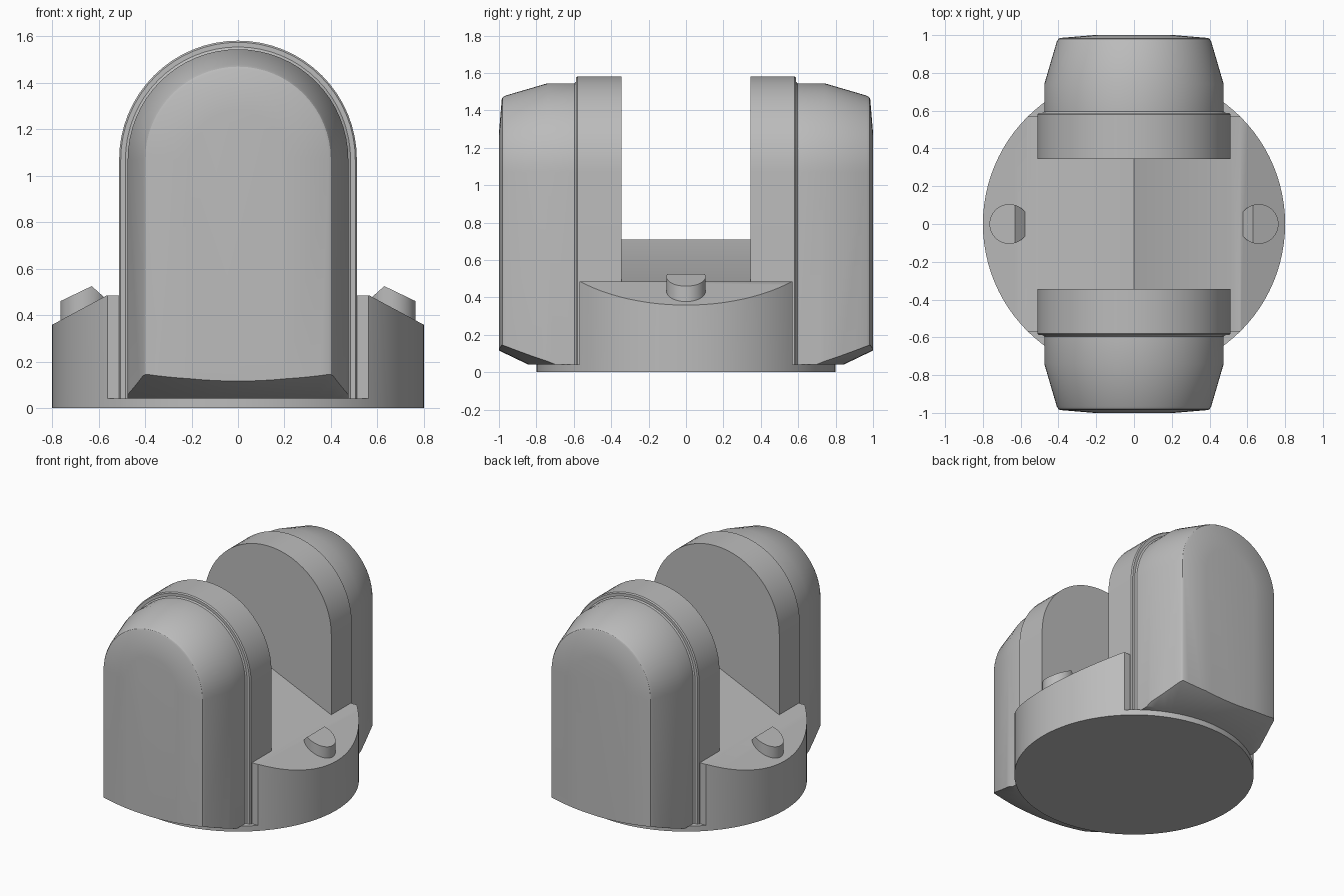
import bpy, bmesh, math
from mathutils import Vector

cube = bpy.data.objects.get("Cube")
if cube:
    bpy.data.objects.remove(cube, do_unlink=True)

GREY = (0.5, 0.5, 0.5, 1)
grey = bpy.data.materials.new("plain grey")
grey.use_nodes = True
grey.diffuse_color = GREY
grey.node_tree.nodes["Principled BSDF"].inputs["Base Color"].default_value = GREY


def finish(name, bm):
    bmesh.ops.recalc_face_normals(bm, faces=bm.faces)
    mesh = bpy.data.meshes.new(name)
    bm.to_mesh(mesh)
    bm.free()
    obj = bpy.data.objects.new(name, mesh)
    mesh.materials.append(grey)
    bpy.context.collection.objects.link(obj)
    return obj


def activate(obj):
    bpy.ops.object.select_all(action='DESELECT')
    obj.select_set(True)
    bpy.context.view_layer.objects.active = obj


def smooth(obj, angle=30):
    activate(obj)
    bpy.ops.object.shade_smooth_by_angle(angle=math.radians(angle))


def intersect(obj, cutter):
    mod = obj.modifiers.new("trim", 'BOOLEAN')
    mod.operation, mod.solver, mod.object = 'INTERSECT', 'EXACT', cutter
    activate(obj)
    bpy.ops.object.modifier_apply(modifier=mod.name)
    bpy.data.objects.remove(cutter, do_unlink=True)


def frustum(x, z0, z1, r0, r1, sides):
    bm = bmesh.new()
    bmesh.ops.create_cone(bm, cap_ends=True, segments=sides, radius1=r0, radius2=r1, depth=z1 - z0)
    bmesh.ops.translate(bm, verts=bm.verts, vec=(x, 0, (z0 + z1) / 2))
    return bm


def loft(rings):
    """Skin closed rings of points and cap both ends."""
    bm = bmesh.new()
    rows = [[bm.verts.new(p) for p in ring] for ring in rings]
    n = len(rows[0])
    for a, b in zip(rows, rows[1:]):
        for i in range(n):
            j = (i + 1) % n
            bm.faces.new((a[i], a[j], b[j], b[i]))
    bm.faces.new(rows[0])
    bm.faces.new(rows[-1])
    return bm


# Base disc
DISC, FLOOR = 0.8, 0.04
smooth(finish("base_disc", frustum(0, 0, FLOOR, DISC, DISC, 96)))

# Round body with a pitched roof and sloping shoulders
half_roof = [(0.9, 0.305), (0.565, 0.485), (0.51, 0.485)]
outline = [(0.9, FLOOR)] + half_roof + [(0, 0.71)]
outline += [(-x, z) for x, z in reversed(half_roof)] + [(-0.9, FLOOR)]
body = finish("body", loft([[(x, y, z) for x, z in outline] for y in (-0.57, 0.57)]))
intersect(body, finish("body_cutter", frustum(0, -0.5, 1, DISC, DISC, 96)))
smooth(body)


# Arched arms: stepped, tapered towards the outside, coned underneath
def arch(y, r):
    arc = [(r * math.cos(math.pi * i / 32), y, 1.07 + r * math.sin(math.pi * i / 32)) for i in range(33)]
    return [(r, y, FLOOR)] + arc + [(-r, y, FLOOR)]


ARM = [(0.345, 0.512), (0.58, 0.512), (0.588, 0.505), (0.588, 0.485), (0.595, 0.475),
       (0.74, 0.475), (0.965, 0.409), (0.98, 0.4), (0.985, 0.39), (1.0, 0.21)]
for side, name in ((-1, "front_arm"), (1, "back_arm")):
    arm = finish(name, loft([arch(side * y, r) for y, r in ARM]))
    intersect(arm, finish("arm_cutter", frustum(0, FLOOR - 0.02, 2, 0.8, 4.925, 128)))
    smooth(arm)

# Round studs on the shoulders, cut by sloping planes
for side, name in ((-1, "right_stud"), (1, "left_stud")):
    bm = frustum(side * 0.66, 0.3, 0.7, 0.105, 0.105, 48)
    for x, z, nx, nz in ((0.63, 0.525, 0.48, 1), (0.63, 0.525, -0.9, 1), (0.575, 0.475, -1, 0)):
        cut = bmesh.ops.bisect_plane(bm, geom=bm.verts[:] + bm.edges[:] + bm.faces[:],
                                     plane_co=(side * x, 0, z), plane_no=Vector((side * nx, 0, nz)),
                                     clear_outer=True)
        rim = [e for e in cut["geom_cut"] if isinstance(e, bmesh.types.BMEdge)]
        bmesh.ops.contextual_create(bm, geom=rim)
    smooth(finish(name, bm))
